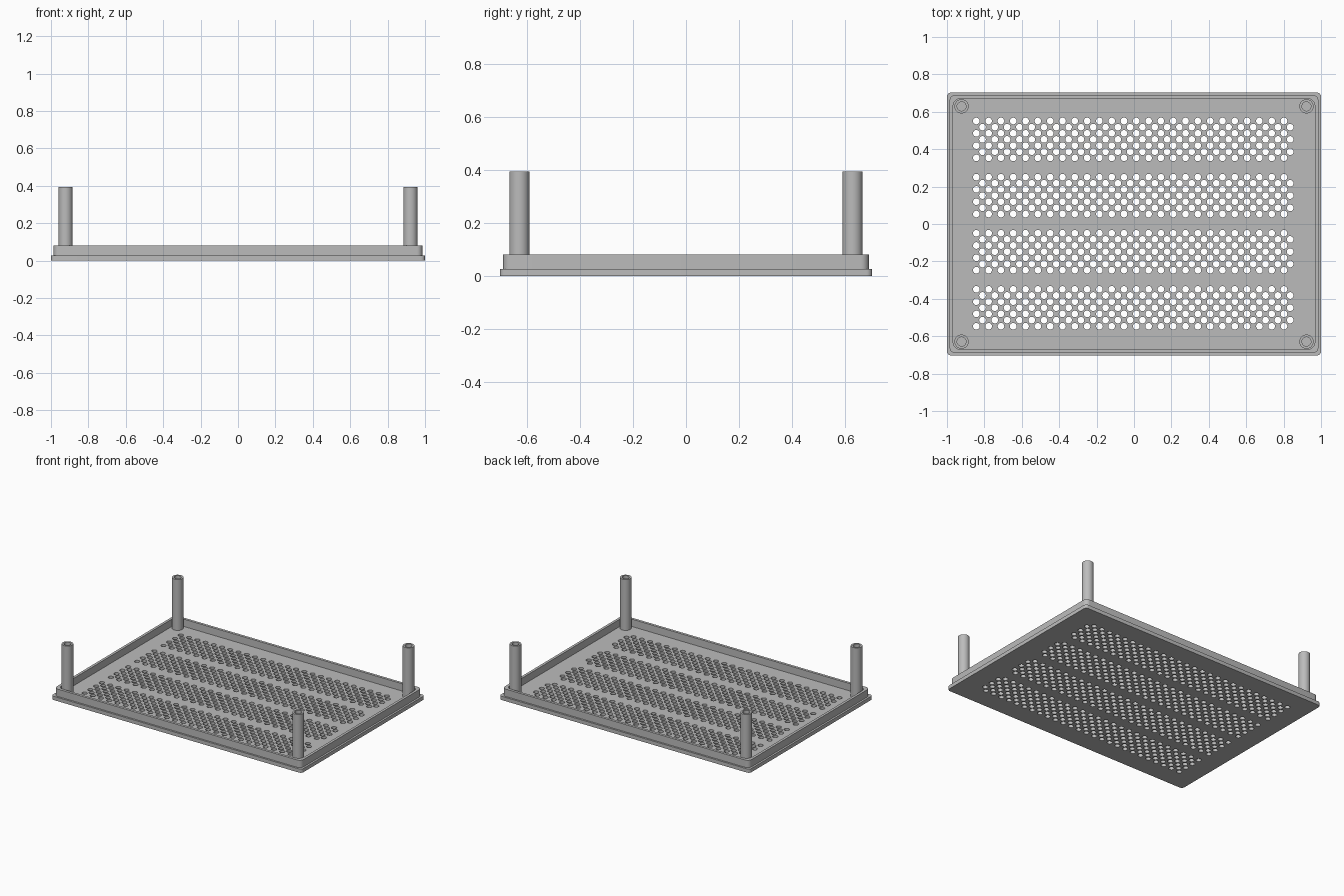
import bpy, bmesh
from math import cos, sin, pi, radians

cube = bpy.data.objects.get("Cube")
if cube:
    bpy.data.objects.remove(cube, do_unlink=True)

grey = bpy.data.materials.new("plain grey")
grey.use_nodes = True
grey.diffuse_color = (0.5, 0.5, 0.5, 1)
grey.node_tree.nodes["Principled BSDF"].inputs["Base Color"].default_value = (0.5, 0.5, 0.5, 1)


def circle(cx, cy, r, n):
    return [(cx + r * cos(2 * pi * i / n), cy + r * sin(2 * pi * i / n)) for i in range(n)]


def rounded_rect(hx, hy, r, n=6):
    points = []
    for k, (sx, sy) in enumerate([(1, 1), (-1, 1), (-1, -1), (1, -1)]):
        for i in range(n + 1):
            a = (k + i / n) * pi / 2
            points.append((sx * (hx - r) + r * cos(a), sy * (hy - r) + r * sin(a)))
    return points


def extrude_outline(name, loops, z0, z1):
    """Solid from flat loops; inner loops become holes."""
    curve = bpy.data.curves.new(name + "_outline", 'CURVE')
    curve.dimensions = '2D'
    curve.fill_mode = 'BOTH'
    curve.extrude = (z1 - z0) / 2
    for loop in loops:
        spline = curve.splines.new('POLY')
        spline.points.add(len(loop) - 1)
        for point, (x, y) in zip(spline.points, loop):
            point.co = (x, y, 0, 1)
        spline.use_cyclic_u = True
    helper = bpy.data.objects.new(name + "_outline", curve)
    bpy.context.collection.objects.link(helper)
    graph = bpy.context.evaluated_depsgraph_get()
    mesh = bpy.data.meshes.new_from_object(helper.evaluated_get(graph))
    bpy.data.objects.remove(helper, do_unlink=True)
    bpy.data.curves.remove(curve)

    bm = bmesh.new()
    bm.from_mesh(mesh)
    bmesh.ops.remove_doubles(bm, verts=bm.verts, dist=0.0001)
    bmesh.ops.recalc_face_normals(bm, faces=bm.faces)
    bmesh.ops.translate(bm, verts=bm.verts, vec=(0, 0, (z0 + z1) / 2))
    bm.to_mesh(mesh)
    bm.free()
    mesh.materials.clear()
    mesh.materials.append(grey)
    obj = bpy.data.objects.new(name, mesh)
    bpy.context.collection.objects.link(obj)
    bpy.ops.object.select_all(action='DESELECT')
    obj.select_set(True)
    bpy.context.view_layer.objects.active = obj
    bpy.ops.object.shade_smooth_by_angle(angle=radians(35))
    return obj


# Vent holes: four bands of seven staggered rows
PITCH = 0.0658
holes = []
for band in (-0.45, -0.15, 0.15, 0.45):
    for row in range(-3, 4):
        start = -0.843 + (0 if row % 2 else PITCH / 2)
        for col in range(26):
            holes.append(circle(start + col * PITCH, band + 0.002 + row * PITCH / 2, 0.018, 14))

# Base plate with vents, and the raised rim set in from its edge
FLOOR, RIM = 0.027, 0.08
extrude_outline("vented_plate", [rounded_rect(1, 0.703, 0.022)] + holes, 0, FLOOR)
extrude_outline("rim", [rounded_rect(0.986, 0.69, 0.03), rounded_rect(0.967, 0.671, 0.04)], FLOOR, RIM)

# Hollow corner posts
for side, sx in (("left", 1), ("right", -1)):
    for end, sy in (("front", -1), ("back", 1)):
        x, y = sx * 0.922, sy * 0.629
        extrude_outline(f"{end}_{side}_post", [circle(x, y, 0.038, 32), circle(x, y, 0.024, 32)],
                        FLOOR, 0.394)
